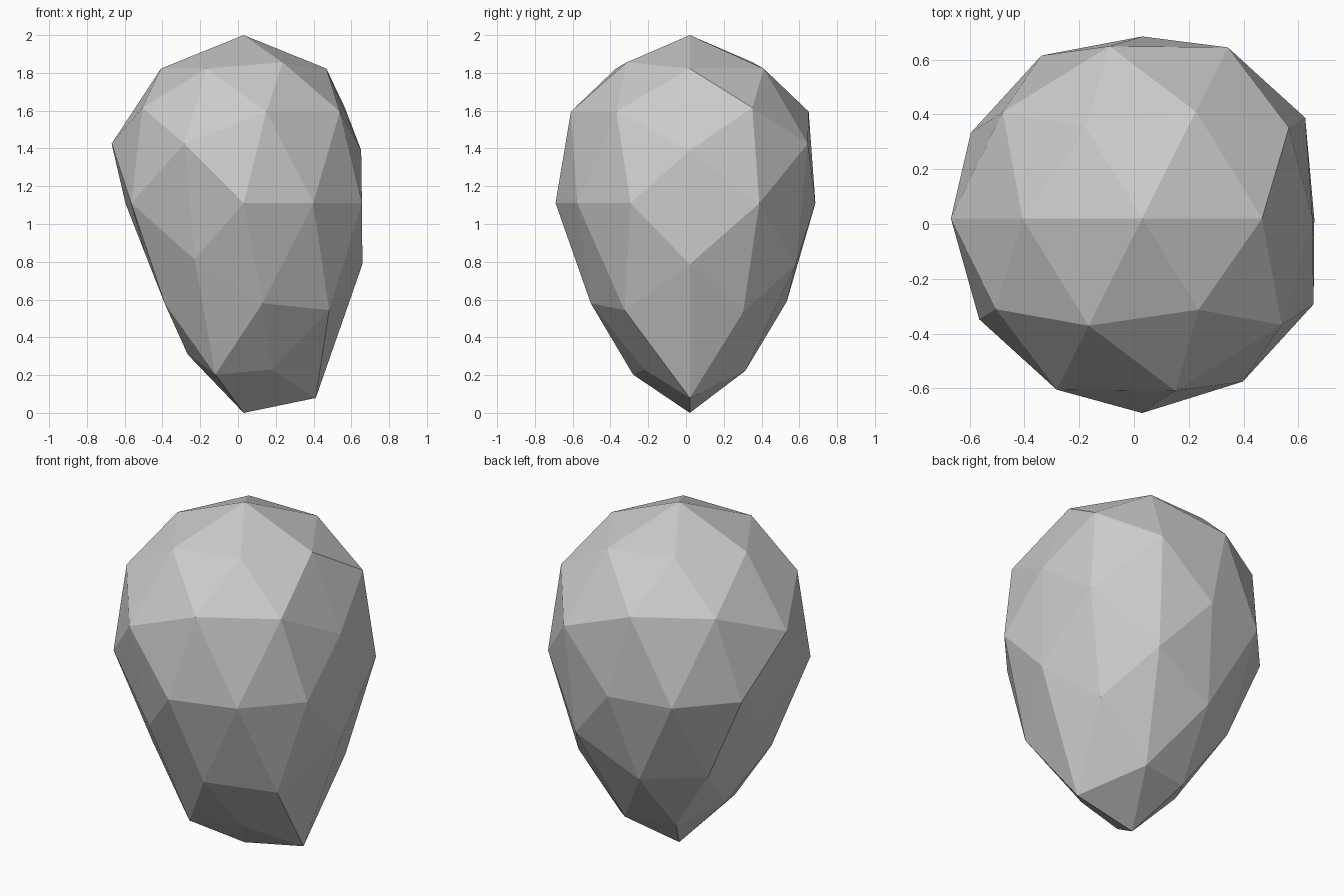
import bpy
import bmesh
import math
from mathutils import Matrix, Vector

if "Cube" in bpy.data.objects:
    bpy.data.objects.remove(bpy.data.objects["Cube"])

# Egg profile: height on the unit sphere -> (sideways scale, vertical scale)
PROFILE = [(-1.0, 0.53, 1.11), (-0.85, 0.545, 1.05), (-0.81, 0.55, 1.08),
           (-0.5, 0.61, 1.05), (-0.31, 0.625, 0.99), (0.0, 0.70, 1.02),
           (0.31, 0.735, 1.02), (0.5, 0.74, 0.97), (0.83, 0.745, 0.875),
           (1.0, 0.74, 0.89)]

# Uneven spots: (depth on the unit sphere, angle round the y axis, push factor)
BUMPS = [(0, 306, 1.14), (0, 198, 0.93), (0, 234, 0.95), (0, 18, 0.89),
         (-0.526, 252, 1.055), (-0.526, 324, 1.035), (-0.447, 288, 0.97),
         (0.851, 324, 1.03), (-1, 0, 1.015), (1, 0, 0.95)]


def profile(z):
    for (z0, w0, k0), (z1, w1, k1) in zip(PROFILE, PROFILE[1:]):
        if z <= z1:
            t = max(0.0, (z - z0) / (z1 - z0))
            return w0 + (w1 - w0) * t, k0 + (k1 - k0) * t
    return PROFILE[-1][1:]


def bump(d):
    for y, angle, factor in BUMPS:
        r = math.sqrt(max(0.0, 1 - y * y))
        a = math.radians(angle)
        if (d - Vector((r * math.cos(a), y, r * math.sin(a)))).length < 0.1:
            return factor
    return 1.0


# Faceted stone: low-poly sphere with its pole facing front, shaped into an egg
bm = bmesh.new()
bmesh.ops.create_icosphere(bm, subdivisions=2, radius=1,
                           matrix=Matrix.Rotation(math.pi / 2, 4, 'X'))
for v in bm.verts:
    d = v.co.normalized()
    w, k = profile(d.z)
    # lower half leans out to the right
    f = bump(d) * (1 + 0.06 * d.x * min(1, max(0, -d.z / 0.3)))
    v.co = (0.03 + d.x * w * f, 0.02 + d.y * w * f, 1.11 + d.z * k * f)
bmesh.ops.recalc_face_normals(bm, faces=bm.faces)

mesh = bpy.data.meshes.new("faceted_stone")
bm.to_mesh(mesh)
bm.free()
stone = bpy.data.objects.new("faceted_stone", mesh)
bpy.context.collection.objects.link(stone)
